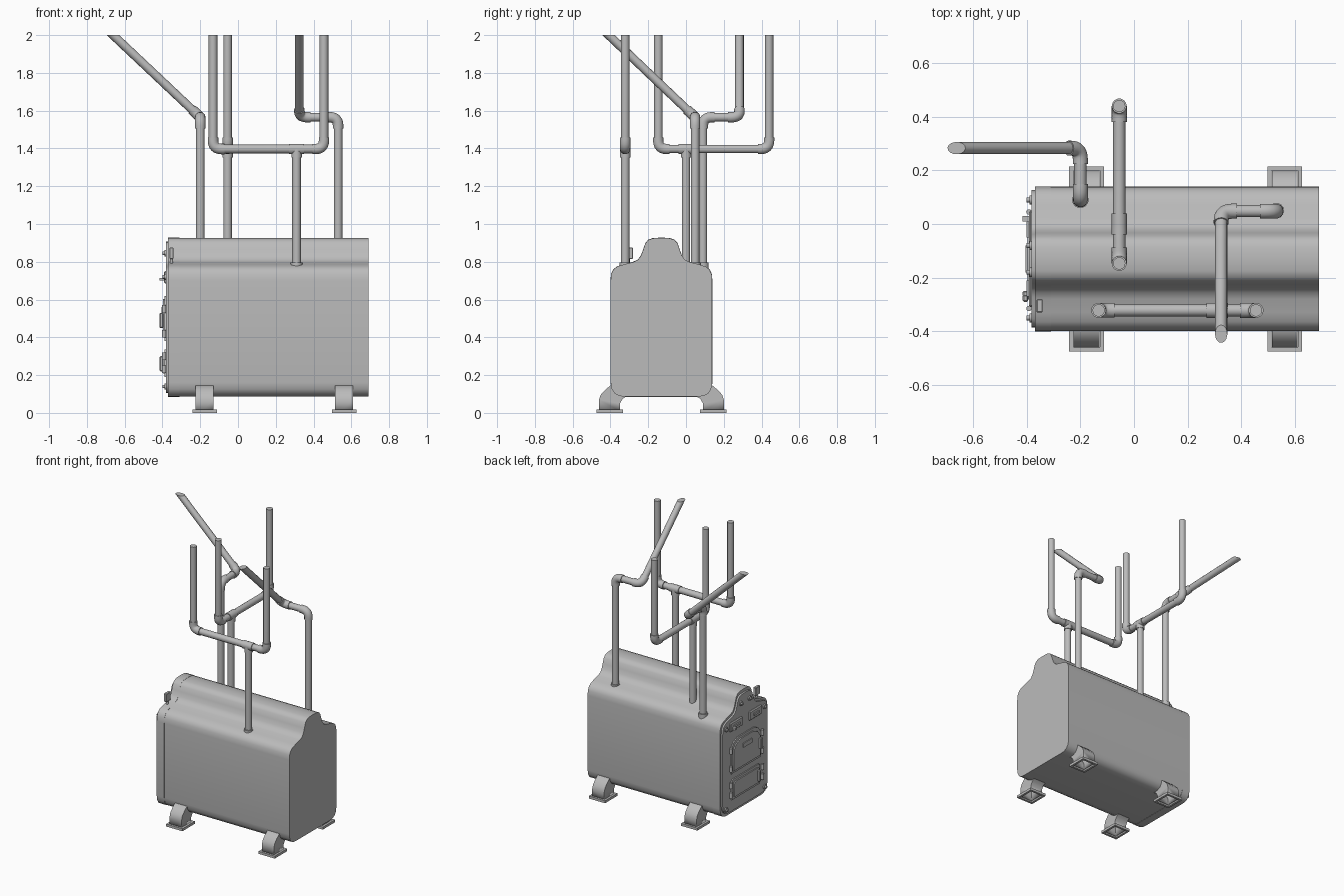
import bpy, bmesh, math
from mathutils import Vector

old = bpy.data.objects.get("Cube")
if old:
    bpy.data.objects.remove(old, do_unlink=True)

grey = bpy.data.materials.new("boiler_grey")
grey.use_nodes = True
grey.diffuse_color = (0.5, 0.5, 0.5, 1)
grey.node_tree.nodes["Principled BSDF"].inputs["Base Color"].default_value = (0.5, 0.5, 0.5, 1)


def finish(name, bm, smooth=True):
    bmesh.ops.recalc_face_normals(bm, faces=bm.faces)
    mesh = bpy.data.meshes.new(name)
    bm.to_mesh(mesh)
    bm.free()
    mesh.materials.append(grey)
    ob = bpy.data.objects.new(name, mesh)
    bpy.context.collection.objects.link(ob)
    if smooth:
        bpy.ops.object.select_all(action='DESELECT')
        ob.select_set(True)
        bpy.context.view_layer.objects.active = ob
        bpy.ops.object.shade_smooth_by_angle(angle=math.radians(40))
    return ob


def prism(name, outline, x0, x1, open_bottom=False):
    """Extrude a (y, z) outline from x0 to x1."""
    bm = bmesh.new()
    a = [bm.verts.new((x0, y, z)) for y, z in outline]
    b = [bm.verts.new((x1, y, z)) for y, z in outline]
    bm.faces.new(a)
    bm.faces.new(b)
    n = len(outline)
    for i in range(n - 1 if open_bottom else n):
        j = (i + 1) % n
        bm.faces.new((a[i], a[j], b[j], b[i]))
    return finish(name, bm)


def box(name, lo, hi, bevel=0.0):
    bm = bmesh.new()
    bmesh.ops.create_cube(bm, size=1)
    for v in bm.verts:
        v.co = [lo[i] + (v.co[i] + 0.5) * (hi[i] - lo[i]) for i in range(3)]
    if bevel:
        bmesh.ops.bevel(bm, geom=bm.edges[:], offset=bevel, segments=1, affect='EDGES')
    return finish(name, bm, False)


def rounded(points, radius, steps=6):
    """Replace the inner corners of a path with curves."""
    pts = [Vector(p) for p in points]
    out = [pts[0]]
    for p, c, n in zip(pts, pts[1:], pts[2:]):
        a = c + (p - c).normalized() * radius
        b = c + (n - c).normalized() * radius
        for i in range(steps + 1):
            t = i / steps
            out.append(a * (1 - t) ** 2 + c * 2 * t * (1 - t) + b * t * t)
    return out + [pts[-1]]


def tube(name, path, radius, cut=False):
    cu = bpy.data.curves.new(name, 'CURVE')
    cu.dimensions = '3D'
    cu.bevel_depth = radius
    cu.bevel_resolution = 5
    cu.use_fill_caps = True
    sp = cu.splines.new('POLY')
    sp.points.add(len(path) - 1)
    for q, p in zip(sp.points, path):
        q.co = (*p, 1)
    tmp = bpy.data.objects.new(name + "_path", cu)
    bpy.context.collection.objects.link(tmp)
    mesh = bpy.data.meshes.new_from_object(
        tmp.evaluated_get(bpy.context.evaluated_depsgraph_get()))
    bm = bmesh.new()
    bm.from_mesh(mesh)
    bpy.data.objects.remove(tmp, do_unlink=True)
    bpy.data.meshes.remove(mesh)
    bmesh.ops.remove_doubles(bm, verts=bm.verts, dist=0.0001)
    if cut:  # trim level with the top of the model
        res = bmesh.ops.bisect_plane(bm, geom=bm.verts[:] + bm.edges[:] + bm.faces[:],
                                     plane_co=(0, 0, 2), plane_no=(0, 0, 1), clear_outer=True)
        edges = [e for e in res['geom_cut'] if isinstance(e, bmesh.types.BMEdge)]
        bmesh.ops.holes_fill(bm, edges=edges)
    return finish(name, bm)


PIPE, FIT = 0.023, 0.028


def pipe(name, points):
    """Pipe run with a thicker elbow fitting at each corner."""
    tube(name, rounded(points, 0.045), PIPE, True)
    pts = [Vector(p) for p in points]
    for k, (p, c, n) in enumerate(zip(pts, pts[1:], pts[2:])):
        ends = [c + (p - c).normalized() * 0.06, c, c + (n - c).normalized() * 0.06]
        tube(f"{name}_elbow_{k}", rounded(ends, 0.045), FIT)


def riser(name, x, y, top):
    tube(name, [(x, y, 0.74), (x, y, top)], PIPE)
    tube(name + "_base_ring", [(x, y, 0.75), (x, y, 0.795)], 0.031)


# Boiler shell: half outline mirrored about its centre line
MID = -0.13
half = [(0.0, 0.928), (0.045, 0.926), (0.07, 0.917), (0.085, 0.9), (0.097, 0.865),
        (0.108, 0.835), (0.125, 0.812), (0.15, 0.8), (0.2, 0.787), (0.235, 0.776),
        (0.255, 0.76), (0.267, 0.735), (0.27, 0.7), (0.27, 0.16), (0.264, 0.125),
        (0.248, 0.1), (0.22, 0.087), (0.19, 0.085)]
shell = [(MID + d, z) for d, z in half] + [(MID - d, z) for d, z in reversed(half[1:])]


def scaled(f):
    return [(MID + (y - MID) * f, 0.5 + (z - 0.5) * f) for y, z in shell]


prism("boiler_shell", scaled(0.996), -0.365, 0.69)
prism("front_band", shell, -0.37, -0.31)
prism("front_plate", scaled(0.95), -0.382, -0.36)

# Feet: open hollow brackets on flanged base frames
leg = [(0.2, 0.01), (0.2, 0.07), (0.192, 0.095), (0.17, 0.12), (0.14, 0.145), (0.11, 0.145),
       (0.05, 0.09), (0.075, 0.075), (0.09, 0.05), (0.09, 0.01)]
for xn, x in (("right", -0.177), ("left", 0.562)):
    for yn, s in (("back", 1), ("front", -1)):
        foot = f"{yn}_{xn}_foot"
        place = lambda y: MID + s * (y - MID)
        ob = prism(foot, [(place(y), z) for y, z in leg], x - 0.048, x + 0.048, True)
        mod = ob.modifiers.new("wall", 'SOLIDIFY')
        mod.thickness = 0.008
        ya, yb = sorted((place(0.073), place(0.215)))
        bm = bmesh.new()
        bmesh.ops.create_cube(bm, size=1)
        for v in bm.verts:
            v.co = (x + v.co.x * 0.13, (ya + yb) / 2 + v.co.y * (yb - ya), 0.009 + v.co.z * 0.018)
        caps = [f for f in bm.faces if abs(f.normal.z) > 0.5]
        for f in caps:
            bmesh.ops.inset_region(bm, faces=[f], thickness=0.022)
        holes = [f for f in bm.faces if f in caps]
        bmesh.ops.bridge_loops(bm, edges=[e for f in holes for e in f.edges])
        bmesh.ops.delete(bm, geom=holes, context='FACES_ONLY')
        finish(foot + "_flange", bm, False)

# Tee-shaped pipe runs: riser, cross pipe with upturned ends, tee fitting
Z = 1.397
riser("front_riser", 0.31, -0.322, Z)
pipe("front_tee_pipe", [(-0.132, -0.322, 2.1), (-0.132, -0.322, Z), (0.455, -0.322, Z),
                        (0.455, -0.322, 2.1)])
tube("front_tee_sleeve", [(0.27, -0.322, Z), (0.35, -0.322, Z)], FIT)
tube("front_tee_neck", [(0.31, -0.322, Z), (0.31, -0.322, Z - 0.045)], FIT)
riser("middle_riser", -0.055, 0.0, Z)
pipe("middle_tee_pipe", [(-0.055, -0.147, 2.1), (-0.055, -0.147, Z), (-0.055, 0.44, Z),
                         (-0.055, 0.44, 2.1)])
tube("middle_tee_sleeve", [(-0.055, -0.04, Z), (-0.055, 0.04, Z)], FIT)
tube("middle_tee_neck", [(-0.055, 0, Z), (-0.055, 0, Z - 0.045)], FIT)

# Bent pipe runs with sloping ends
Z = 1.565
riser("right_riser", -0.2, 0.09, 0.85)
pipe("right_bent_pipe", [(-0.2, 0.09, 0.78), (-0.2, 0.09, Z), (-0.2, 0.283, Z),
                         (-0.768, 0.283, 2.1)])
riser("left_riser", 0.53, 0.048, 0.85)
pipe("left_bent_pipe", [(0.53, 0.048, 0.78), (0.53, 0.048, Z), (0.325, 0.048, Z),
                        (0.325, -0.515, 2.1)])


# Doors, hatches and fittings on the end plate
def door(name, w, z0, z1, chamfer):
    for part, m, x in (("frame", 0.0, -0.39), ("panel", 0.018, -0.398)):
        a, lo, hi, c = w - m, z0 + m, z1 - m, chamfer
        pts = [(-a, lo), (a, lo), (a, hi - c), (a - c * 0.5, hi - c * 0.35), (a - c * 1.3, hi),
               (c * 1.3 - a, hi), (c * 0.5 - a, hi - c * 0.35), (-a, hi - c)]
        prism(f"{name}_{part}", [(MID + y, z) for y, z in pts], x, -0.375)


door("fire_door", 0.17, 0.38, 0.62, 0.06)
door("ash_door", 0.16, 0.19, 0.335, 0.012)
box("fire_door_vent", (-0.404, -0.18, 0.53), (-0.39, -0.08, 0.56))
box("fire_door_handle", (-0.415, -0.29, 0.45), (-0.395, -0.265, 0.53), 0.004)
box("ash_door_handle", (-0.415, -0.27, 0.22), (-0.395, -0.25, 0.3), 0.004)
for d in (-0.11, 0.11):
    y = MID + d
    box("cleaning_hatch", (-0.392, y - 0.07, 0.685), (-0.375, y + 0.07, 0.75), 0.006)
    box("hatch_grip", (-0.4, y - 0.03, 0.71), (-0.39, y + 0.03, 0.725))
for z in (0.23, 0.3, 0.42, 0.55):
    tube("door_hinge", [(-0.392, 0.045, z - 0.02), (-0.392, 0.045, z + 0.02)], 0.01)
    tube("door_latch", [(-0.392, -0.315, z - 0.02), (-0.392, -0.315, z + 0.02)], 0.01)
for y, z in ((0.09, 0.14), (-0.35, 0.14), (0.09, 0.72), (-0.35, 0.72), (-0.08, 0.845), (-0.18, 0.845)):
    tube("bolt", [(-0.375, y, z), (-0.39, y, z)], 0.017)
    tube("bolt_tip", [(-0.38, y, z), (-0.4, y, z)], 0.009)
box("damper_lever", (-0.415, 0.01, 0.7), (-0.385, 0.03, 0.715))

# Gauge box on the shoulder
box("gauge_box", (-0.363, -0.33, 0.815), (-0.341, -0.28, 0.875), 0.003)
tube("gauge_stem", [(-0.352, -0.305, 0.77), (-0.352, -0.305, 0.82)], 0.008)
